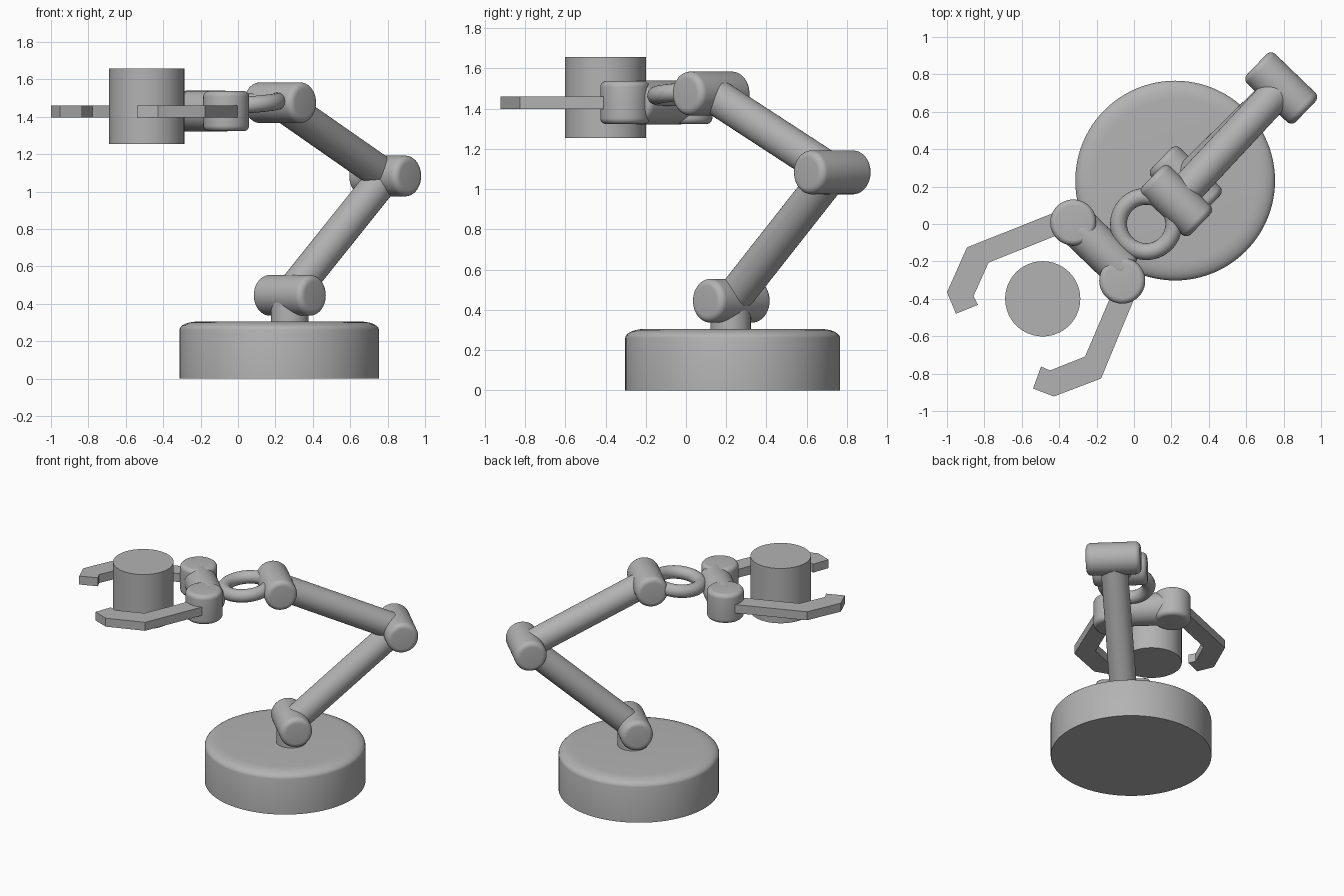
import bpy, bmesh
from math import sin, cos, pi, radians
from mathutils import Vector

cube = bpy.data.objects.get("Cube")
if cube:
    bpy.data.objects.remove(cube, do_unlink=True)

grey = bpy.data.materials.new("plain grey")
grey.use_nodes = True
COLOUR = (0.45, 0.45, 0.45, 1)
grey.diffuse_color = COLOUR
grey.node_tree.nodes["Principled BSDF"].inputs["Base Color"].default_value = COLOUR


def finish(name, bm, smooth=True):
    bmesh.ops.recalc_face_normals(bm, faces=bm.faces)
    mesh = bpy.data.meshes.new(name)
    bm.to_mesh(mesh)
    bm.free()
    mesh.materials.append(grey)
    obj = bpy.data.objects.new(name, mesh)
    bpy.context.collection.objects.link(obj)
    if smooth:
        bpy.ops.object.select_all(action="DESELECT")
        obj.select_set(True)
        bpy.context.view_layer.objects.active = obj
        bpy.ops.object.shade_smooth_by_angle(angle=radians(35))
    return obj


def quarter(width, height, radius, z, up, steps=6):
    """Rounded rim from the side wall to the end cap."""
    if width == 0:
        return [(radius, z)]
    arc = [i * pi / 2 / steps for i in range(steps + 1)]
    return [(radius - width * (1 - cos(a)), z - up * height * (1 - sin(a))) for a in arc]


def drum(name, start, end, radius, top=(0, 0), bottom=(0, 0), sides=64):
    """Turned solid between two points, with (width, height) rounding per end."""
    start, end = Vector(start), Vector(end)
    length = (end - start).length
    rim = quarter(*bottom, radius, 0, -1)[::-1] + quarter(*top, radius, length, 1)
    bm = bmesh.new()
    rings = []
    for r, z in rim:
        angles = [2 * pi * i / sides for i in range(sides)]
        rings.append([bm.verts.new((r * cos(a), r * sin(a), z)) for a in angles])
    for low, high in zip(rings, rings[1:]):
        for i in range(sides):
            j = (i + 1) % sides
            bm.faces.new((low[i], low[j], high[j], high[i]))
    bm.faces.new(rings[0][::-1])
    bm.faces.new(rings[-1])
    obj = finish(name, bm)
    obj.location = start
    obj.rotation_euler = (end - start).to_track_quat("Z", "Y").to_euler()
    return obj


def plate(name, outline, low, high):
    """Flat outline extruded upwards."""
    bm = bmesh.new()
    face = bm.faces.new([bm.verts.new((x, y, low)) for x, y in outline])
    moved = bmesh.ops.extrude_face_region(bm, geom=[face])["geom"]
    verts = [v for v in moved if isinstance(v, bmesh.types.BMVert)]
    bmesh.ops.translate(bm, verts=verts, vec=(0, 0, high - low))
    return finish(name, bm, smooth=False)


# Round base and post
drum("base", (0.22, 0.232, 0), (0.22, 0.232, 0.305), 0.534, top=(0.1, 0.045), sides=96)
drum("base_post", (0.277, 0.222, 0.28), (0.277, 0.222, 0.42), 0.1)

# Hinge barrels, all lying along the same sideways axis
AXIS = Vector((0.72, -0.694, 0))
ROUND = (0.035, 0.035)
joints = {
    "shoulder_joint": Vector((0.277, 0.225, 0.445)),
    "elbow_joint": Vector((0.787, 0.727, 1.083)),
    "wrist_joint": Vector((0.225, 0.125, 1.475)),
    "palm": Vector((-0.175, -0.135, 1.43)),
}
for name, centre in joints.items():
    drum(name, centre - AXIS * 0.182, centre + AXIS * 0.182, 0.109, ROUND, ROUND)

# Arm rods
drum("lower_arm", joints["shoulder_joint"], joints["elbow_joint"], 0.09)
drum("upper_arm", joints["elbow_joint"], joints["wrist_joint"], 0.09)

# Wrist ring, tilted along the line from the wrist to the palm
bpy.ops.mesh.primitive_torus_add(major_radius=0.148, minor_radius=0.045,
                                 major_segments=64, minor_segments=20,
                                 location=(0.065, 0, 1.472))
ring = bpy.context.object
ring.name = "wrist_ring"
slope = joints["wrist_joint"] - joints["palm"]
ring.rotation_euler = slope.cross(Vector((slope.y, -slope.x, 0))).to_track_quat("Z", "Y").to_euler()
ring.data.materials.append(grey)
bpy.ops.object.shade_smooth_by_angle(angle=radians(35))

# Knuckles
for name, x, y in (("right_knuckle", -0.325, 0.008), ("left_knuckle", -0.063, -0.303)):
    drum(name, (x, y, 1.323), (x, y, 1.537), 0.123, (0.03, 0.03), (0.03, 0.03))

# Bent gripper fingers
plate("right_finger", [(-0.36, 0.087), (-0.893, -0.125), (-1.0, -0.365), (-0.952, -0.48),
                       (-0.834, -0.432), (-0.858, -0.385), (-0.777, -0.206), (-0.31, -0.02)],
      1.397, 1.459)
plate("left_finger", [(0.03, -0.33), (-0.176, -0.826), (-0.428, -0.922), (-0.54, -0.88),
                      (-0.497, -0.762), (-0.449, -0.783), (-0.262, -0.709), (-0.1, -0.33)],
      1.397, 1.459)

# Held canister
drum("held_canister", (-0.488, -0.4, 1.255), (-0.488, -0.4, 1.657), 0.201)
